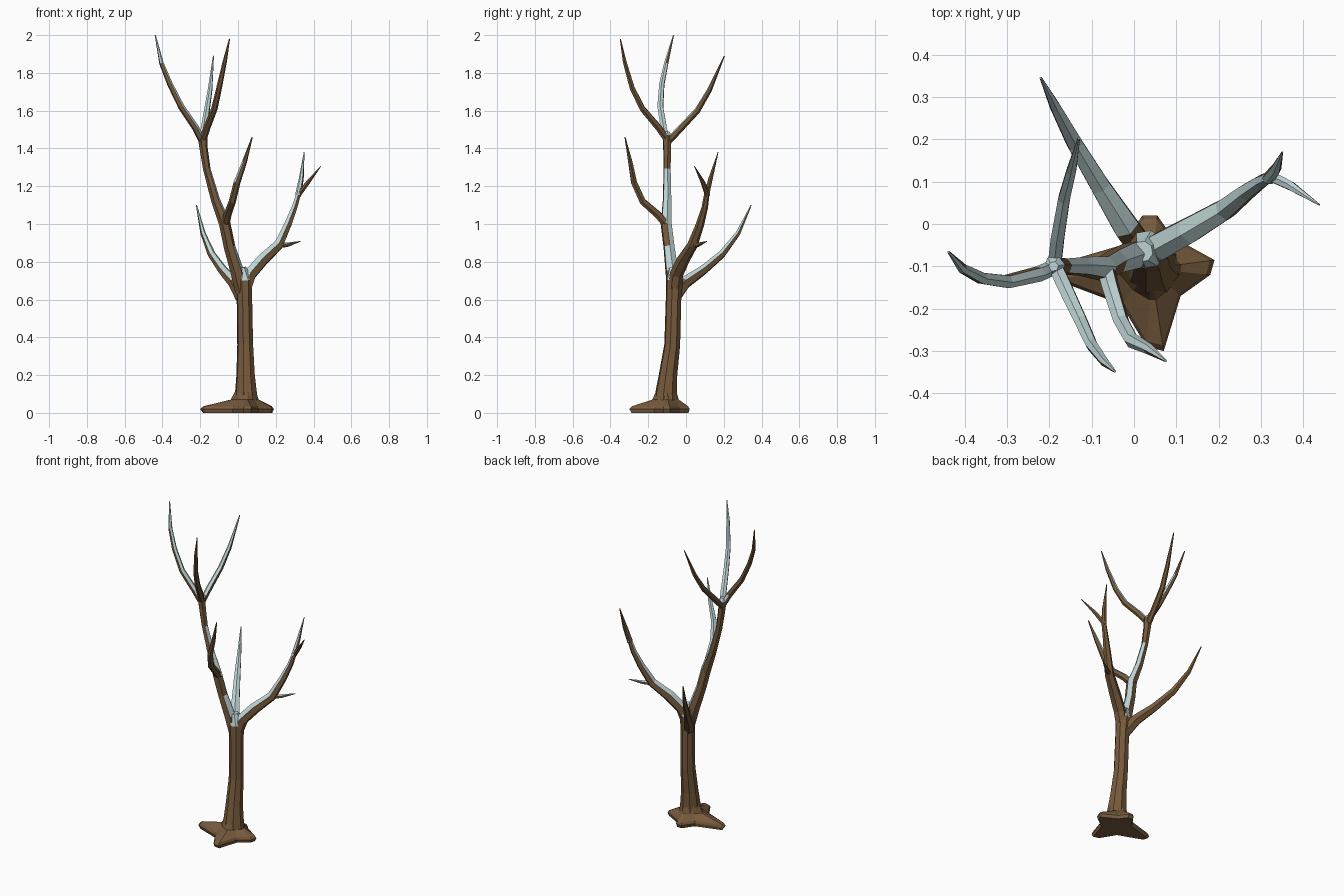
import bpy, bmesh, math
from mathutils import Vector


def material(name, rgb):
    m = bpy.data.materials.new(name)
    m.diffuse_color = (*rgb, 1)
    return m


BARK = material("brown bark", (0.185, 0.104, 0.046))
SNOW = material("pale snow", (0.53, 0.67, 0.68))


def finish(name, bm):
    """Bark everywhere, snow on upward-facing faces above the fork."""
    bmesh.ops.recalc_face_normals(bm, faces=bm.faces)
    bm.normal_update()
    for f in bm.faces:
        snowy = f.normal.z > 0.2 and f.calc_center_median().z > 0.68
        f.material_index = 1 if snowy else 0
    me = bpy.data.meshes.new(name)
    bm.to_mesh(me)
    bm.free()
    me.materials.append(BARK)
    me.materials.append(SNOW)
    ob = bpy.data.objects.new(name, me)
    bpy.context.collection.objects.link(ob)


def skin(bm, rings):
    n = len(rings[0])
    for a, b in zip(rings, rings[1:]):
        for i in range(n):
            j = (i + 1) % n
            bm.faces.new((a[i], a[j], b[j], b[i]))
    bm.faces.new(rings[0])
    bm.faces.new(rings[-1])


def limb(name, path, sides=6):
    """Tapered faceted tube; path holds (x, y, z, radius), a ridge points up."""
    bm = bmesh.new()
    pts = [Vector(p[:3]) for p in path]
    chord = pts[-1] - pts[0]
    side = Vector((chord.y, -chord.x, 0)).normalized()
    rings = []
    for k, p in enumerate(pts):
        t = (pts[min(k + 1, len(pts) - 1)] - pts[max(k - 1, 0)]).normalized()
        s = (side - t * side.dot(t)).normalized()
        up = s.cross(t)
        r = path[k][3]
        rings.append([bm.verts.new(p + r * (math.cos(a) * up + math.sin(a) * s))
                      for a in (2 * math.pi * i / sides for i in range(sides))])
    skin(bm, rings)
    finish(name, bm)


# Root flare: four blunt roots around the trunk foot
outline = [(0.19, -0.085), (0.09, -0.03), (0.055, 0.02), (0.02, 0.02),
           (-0.03, -0.05), (-0.2, -0.1), (-0.19, -0.13), (-0.03, -0.19),
           (0.03, -0.29), (0.07, -0.3), (0.11, -0.17), (0.18, -0.12)]
foot = Vector((0.04, -0.105))
bm = bmesh.new()
rings = []
for scale, z in ((0.94, 0.0), (1.0, 0.02), (0.93, 0.035)):
    rings.append([bm.verts.new((*(foot + (Vector(p) - foot) * scale), z)) for p in outline])
mid, top = [], []
for p in outline:
    d = Vector(p) - foot
    mid.append(bm.verts.new((*(foot + d.normalized() * (0.055 + 0.1 * d.length)), 0.07)))
    top.append(bm.verts.new((*(foot + d.normalized() * 0.052), 0.12)))
skin(bm, rings + [mid, top])
finish("roots", bm)

# Trunk
limb("trunk", [(0.045, -0.105, 0.03, 0.07), (0.042, -0.105, 0.1, 0.06),
               (0.04, -0.095, 0.2, 0.05), (0.038, -0.073, 0.36, 0.043),
               (0.034, -0.066, 0.6, 0.042), (0.03, -0.06, 0.7, 0.046),
               (0.02, -0.065, 0.77, 0.025)], 8)

# Main limbs growing from the fork
limb("tall_limb", [(0.025, -0.065, 0.62, 0.034), (-0.005, -0.075, 0.75, 0.036),
                   (-0.045, -0.09, 0.88, 0.031), (-0.07, -0.105, 1.0, 0.031),
                   (-0.12, -0.1, 1.13, 0.024), (-0.165, -0.1, 1.29, 0.02),
                   (-0.182, -0.1, 1.4, 0.022), (-0.188, -0.1, 1.47, 0.026),
                   (-0.19, -0.1, 1.49, 0.012)])
limb("right_limb", [(0.035, -0.065, 0.64, 0.034), (0.065, -0.05, 0.735, 0.036),
                    (0.13, -0.015, 0.81, 0.034), (0.215, 0.035, 0.89, 0.028),
                    (0.265, 0.075, 1.0, 0.022), (0.3, 0.1, 1.09, 0.017),
                    (0.33, 0.115, 1.19, 0.013)])
limb("back_limb", [(0.02, -0.06, 0.61, 0.034), (-0.02, -0.005, 0.69, 0.034),
                   (-0.08, 0.09, 0.755, 0.026), (-0.14, 0.19, 0.84, 0.021),
                   (-0.185, 0.275, 0.95, 0.014), (-0.22, 0.345, 1.1, 0.003)])

# Branches on the tall limb
limb("left_top_branch", [(-0.185, -0.1, 1.43, 0.018), (-0.225, -0.118, 1.51, 0.019),
                         (-0.3, -0.136, 1.62, 0.017), (-0.36, -0.128, 1.74, 0.015),
                         (-0.405, -0.105, 1.85, 0.012), (-0.438, -0.066, 2.0, 0.003)])
limb("front_top_branch", [(-0.19, -0.09, 1.43, 0.018), (-0.165, -0.145, 1.51, 0.019),
                          (-0.125, -0.23, 1.61, 0.017), (-0.1, -0.285, 1.72, 0.015),
                          (-0.07, -0.325, 1.86, 0.011), (-0.045, -0.348, 1.98, 0.003)])
limb("back_top_branch", [(-0.188, -0.1, 1.43, 0.018), (-0.18, -0.03, 1.505, 0.018),
                         (-0.165, 0.06, 1.6, 0.016), (-0.148, 0.125, 1.71, 0.013),
                         (-0.13, 0.203, 1.89, 0.003)])
limb("front_branch", [(-0.07, -0.09, 0.98, 0.022), (-0.055, -0.15, 1.05, 0.021),
                      (-0.03, -0.23, 1.12, 0.019), (-0.005, -0.275, 1.22, 0.018),
                      (0.035, -0.295, 1.33, 0.013), (0.075, -0.323, 1.46, 0.003)])

# Twigs on the right limb
limb("back_twig", [(0.318, 0.108, 1.15, 0.016), (0.335, 0.13, 1.24, 0.013),
                   (0.35, 0.17, 1.38, 0.002)])
limb("outer_twig", [(0.318, 0.115, 1.15, 0.014), (0.37, 0.09, 1.22, 0.012),
                    (0.438, 0.045, 1.305, 0.002)])
limb("low_twig", [(0.21, 0.035, 0.885, 0.014), (0.26, 0.065, 0.89, 0.012),
                  (0.33, 0.11, 0.908, 0.002)])
